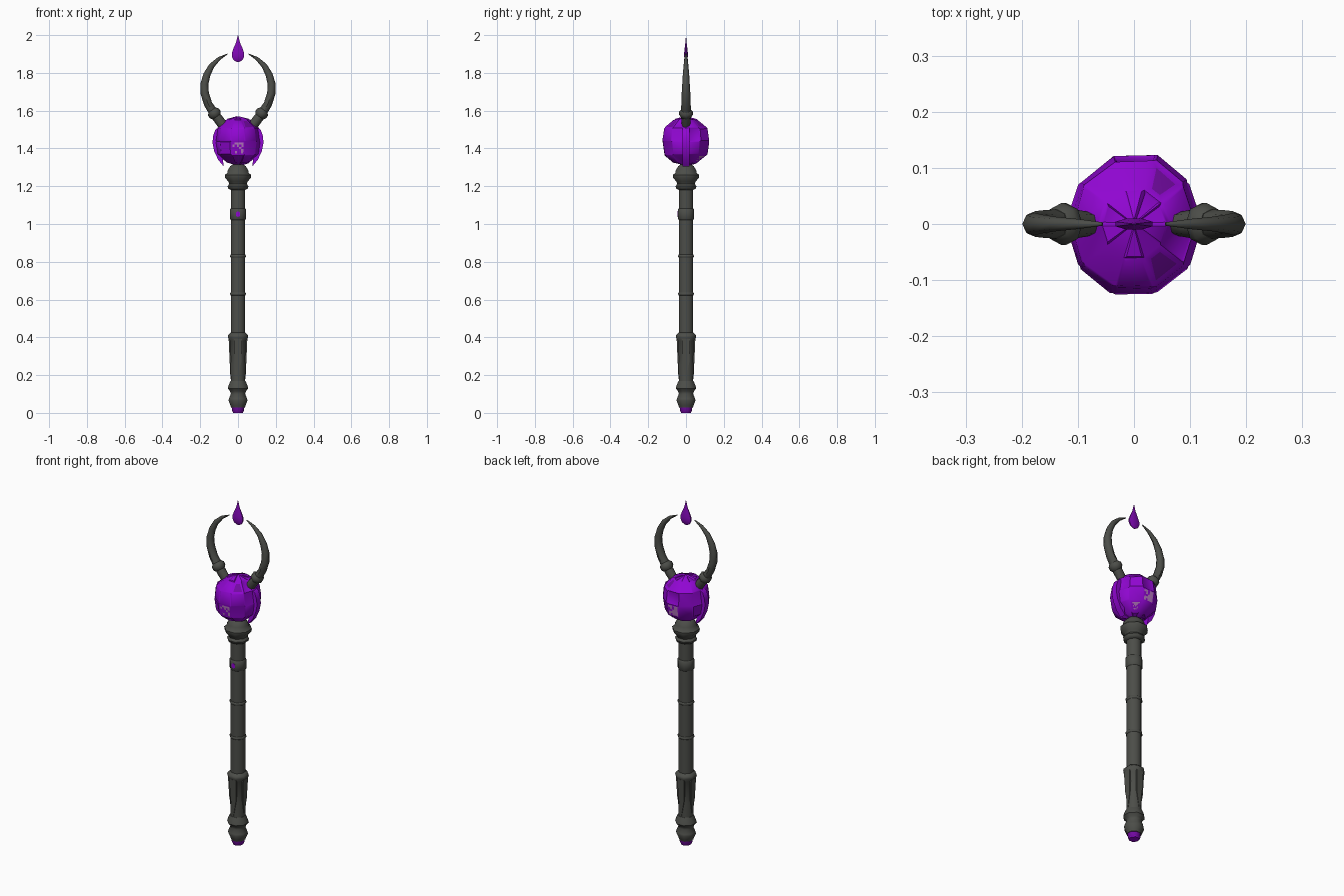
import bpy, bmesh, math, random
from mathutils import Vector

random.seed(4)
cube = bpy.data.objects.get("Cube")
if cube:
    bpy.data.objects.remove(cube, do_unlink=True)


def material(name, rgb):
    m = bpy.data.materials.new(name)
    m.use_nodes = True
    m.diffuse_color = (*rgb, 1)
    bsdf = next(n for n in m.node_tree.nodes if n.type == 'BSDF_PRINCIPLED')
    bsdf.inputs["Base Color"].default_value = (*rgb, 1)
    return m


IRON = material("dark iron", (0.072, 0.075, 0.066))
VIOLET = material("bright violet", (0.28, 0.002, 0.64))
DROP = material("drop violet", (0.22, 0.003, 0.47))
DEEP = material("deep violet", (0.17, 0.003, 0.36))
PALE = material("pale pink", (0.48, 0.19, 0.54))


def finish(bm, name, *mats, smooth=48):
    bmesh.ops.recalc_face_normals(bm, faces=bm.faces)
    for f in bm.faces:
        f.smooth = True
    me = bpy.data.meshes.new(name)
    bm.to_mesh(me)
    bm.free()
    me.set_sharp_from_angle(angle=math.radians(smooth))
    for m in mats:
        me.materials.append(m)
    ob = bpy.data.objects.new(name, me)
    bpy.context.collection.objects.link(ob)
    return ob


def skin(bm, rings):
    """Bridge equal rings of points into a capped tube."""
    loops = [[bm.verts.new(p) for p in ring] for ring in rings]
    n = len(loops[0])
    for a, b in zip(loops, loops[1:]):
        for i in range(n):
            bm.faces.new((a[i], a[(i + 1) % n], b[(i + 1) % n], b[i]))
    bm.faces.new(loops[0])
    bm.faces.new(loops[-1])


def lathe(name, profile, mat, sides=8, flat=1.0):
    """Turn (radius, height) pairs around z; the radius is measured to the flats."""
    bm = bmesh.new()
    k = 1 / math.cos(math.pi / sides)
    angles = [2 * math.pi * (i + 0.5) / sides for i in range(sides)]
    skin(bm, [[(r * k * math.cos(a), r * k * flat * math.sin(a), z) for a in angles]
              for r, z in profile])
    return finish(bm, name, mat)


def horn_tube(name, path, mat, side, sides=8):
    """Sweep an oval along (x, z, in-plane radius, depth radius) points."""
    bm, rings = bmesh.new(), []
    for i, (x, z, rx, ry) in enumerate(path):
        a, b = path[max(i - 1, 0)], path[min(i + 1, len(path) - 1)]
        t = Vector((b[0] - a[0], b[1] - a[1])).normalized()
        ring = []
        for j in range(sides):
            w = 2 * math.pi * j / sides
            c = rx * math.cos(w)
            ring.append((side * (x + t.y * c), ry * math.sin(w), z - t.x * c))
        rings.append(ring)
    skin(bm, rings)
    return finish(bm, name, mat)


def plate(name, outline, depth, mat, place):
    """Extrude a 2D outline; place(u, v, d) maps it into space."""
    bm = bmesh.new()
    skin(bm, [[place(u, v, d) for u, v in outline] for d in (-depth, depth)])
    return finish(bm, name, mat)


# Staff: foot gem, pommel, grip, pole and head collar
lathe("foot_gem_face", [(0.026, 0), (0.028, 0.005)], VIOLET)
lathe("foot_gem", [(0.028, 0.005), (0.032, 0.015), (0.034, 0.035)], DEEP)
lathe("pommel", [(0.036, 0.028), (0.04, 0.04), (0.05, 0.065), (0.048, 0.075), (0.038, 0.10),
                 (0.042, 0.115), (0.054, 0.13), (0.05, 0.145), (0.04, 0.17)], IRON)
lathe("grip", [(0.038, 0.16), (0.039, 0.25), (0.043, 0.38), (0.054, 0.40),
               (0.052, 0.412), (0.038, 0.425)], IRON)
lathe("pole", [(0.038, 0.42), (0.038, 1.20)], IRON)
lathe("head_collar", [(0.038, 1.18), (0.052, 1.188), (0.055, 1.20), (0.046, 1.212), (0.052, 1.225),
                      (0.068, 1.245), (0.069, 1.26), (0.057, 1.27), (0.054, 1.285),
                      (0.042, 1.305), (0.03, 1.315)], IRON)
for name, z, h in (("lower_band", 0.63, 0.008), ("middle_band", 0.83, 0.008), ("upper_band", 1.052, 0.03)):
    lathe(name, [(0.038, z - h), (0.042, z - h + 0.005), (0.042, z + h - 0.005), (0.038, z + h)], IRON)

# Tapered leaves carved on the grip
leaf = [(0, 0.18), (0.018, 0.27), (0.022, 0.39), (-0.022, 0.39), (-0.018, 0.27)]
for name, dx, dy in (("front", 0, -1), ("back", 0, 1), ("left", 1, 0), ("right", -1, 0)):
    def on_grip(u, v, d, dx=dx, dy=dy):
        r = 0.036 + (v - 0.18) * 0.045 + d
        return (dx * r - dy * u, dy * r + dx * u, v)
    plate(name + "_grip_leaf", leaf, 0.004, IRON, on_grip)

# Small stud on the upper band
plate("band_gem", [(0, 1.036), (0.011, 1.044), (0.011, 1.06), (0, 1.068), (-0.011, 1.06), (-0.011, 1.044)],
      0.002, VIOLET, lambda u, v, d: (u, -0.042 + d, v))

# Cracked crystal orb: faceted core with raised and sunken plates
CENTRE = Vector((0, 0, 1.438))
bm = bmesh.new()
bmesh.ops.create_uvsphere(bm, u_segments=10, v_segments=6, radius=1)
for v in bm.verts:
    a = math.pi / 10
    x, y, z = v.co
    bulge = 1.06 if 0.3 < abs(z) < 0.7 else 1
    v.co = Vector(((x * math.cos(a) - y * math.sin(a)) * 0.119,
                   (x * math.sin(a) + y * math.cos(a)) * 0.128, z * 0.132))
    v.co *= bulge * random.uniform(0.98, 1.015)
bmesh.ops.recalc_face_normals(bm, faces=bm.faces)

# Glints low on the front and back, and shadowy shards near the crown
plain = list(bm.faces)
for direction, slot, margin in (((0, -1, -0.28), 1, 0.009), ((0, 1, -0.28), 1, 0.009),
                                ((0.48, 0.5, -0.72), 1, 0.018),
                                ((0.48, -0.47, 0.74), 2, 0.014), ((0.42, 0.47, 0.78), 2, 0.016)):
    d = Vector(direction).normalized()
    f = max(plain, key=lambda q: q.calc_center_median().normalized().dot(d))
    plain.remove(f)
    bmesh.ops.inset_individual(bm, faces=[f], thickness=margin, depth=0.001)
    f.material_index = slot
for f in random.sample(plain, 30):
    bmesh.ops.inset_individual(bm, faces=[f], thickness=0.006, depth=random.choice((-0.003, 0.003, 0.004)))

# Break the glints into speckles
glint_edges = {e for f in bm.faces if f.material_index == 1 for e in f.edges}
bmesh.ops.subdivide_edges(bm, edges=list(glint_edges), cuts=4, use_grid_fill=True)
for f in bm.faces:
    if f.material_index == 1 and random.random() < 0.35:
        f.material_index = 0
bmesh.ops.translate(bm, verts=bm.verts, vec=CENTRE)
finish(bm, "crystal_orb", VIOLET, PALE, DEEP, smooth=42)

# Mirrored crescent blades and horns
blade = [(0.105, 1.51), (0.12, 1.50), (0.132, 1.465), (0.135, 1.43), (0.126, 1.385), (0.105, 1.34),
         (0.076, 1.305), (0.08, 1.345), (0.09, 1.39), (0.1, 1.44)]
horn = [(0.07, 1.51, 0.026, 0.02), (0.10, 1.55, 0.026, 0.025), (0.13, 1.59, 0.024, 0.026),
        (0.158, 1.635, 0.022, 0.025), (0.176, 1.69, 0.022, 0.023), (0.178, 1.74, 0.021, 0.02),
        (0.165, 1.79, 0.019, 0.017), (0.14, 1.837, 0.015, 0.013), (0.10, 1.876, 0.009, 0.009),
        (0.056, 1.90, 0.002, 0.003)]
ring = [(0.113, 1.568, 0.026, 0.026), (0.12, 1.578, 0.034, 0.037),
        (0.13, 1.593, 0.034, 0.037), (0.137, 1.604, 0.023, 0.026)]
for name, s in (("left", 1), ("right", -1)):
    plate(name + "_orb_blade", blade, 0.018, VIOLET, lambda u, v, d: (s * u, d, v))
    horn_tube(name + "_horn", horn, IRON, s)
    horn_tube(name + "_horn_collar", ring, IRON, s)

# Floating flat drop between the horn tips
lathe("floating_drop", [(0.006, 1.858), (0.024, 1.868), (0.033, 1.888), (0.033, 1.905), (0.023, 1.932),
                        (0.01, 1.962), (0.001, 2.0)], DROP, flat=0.3)
